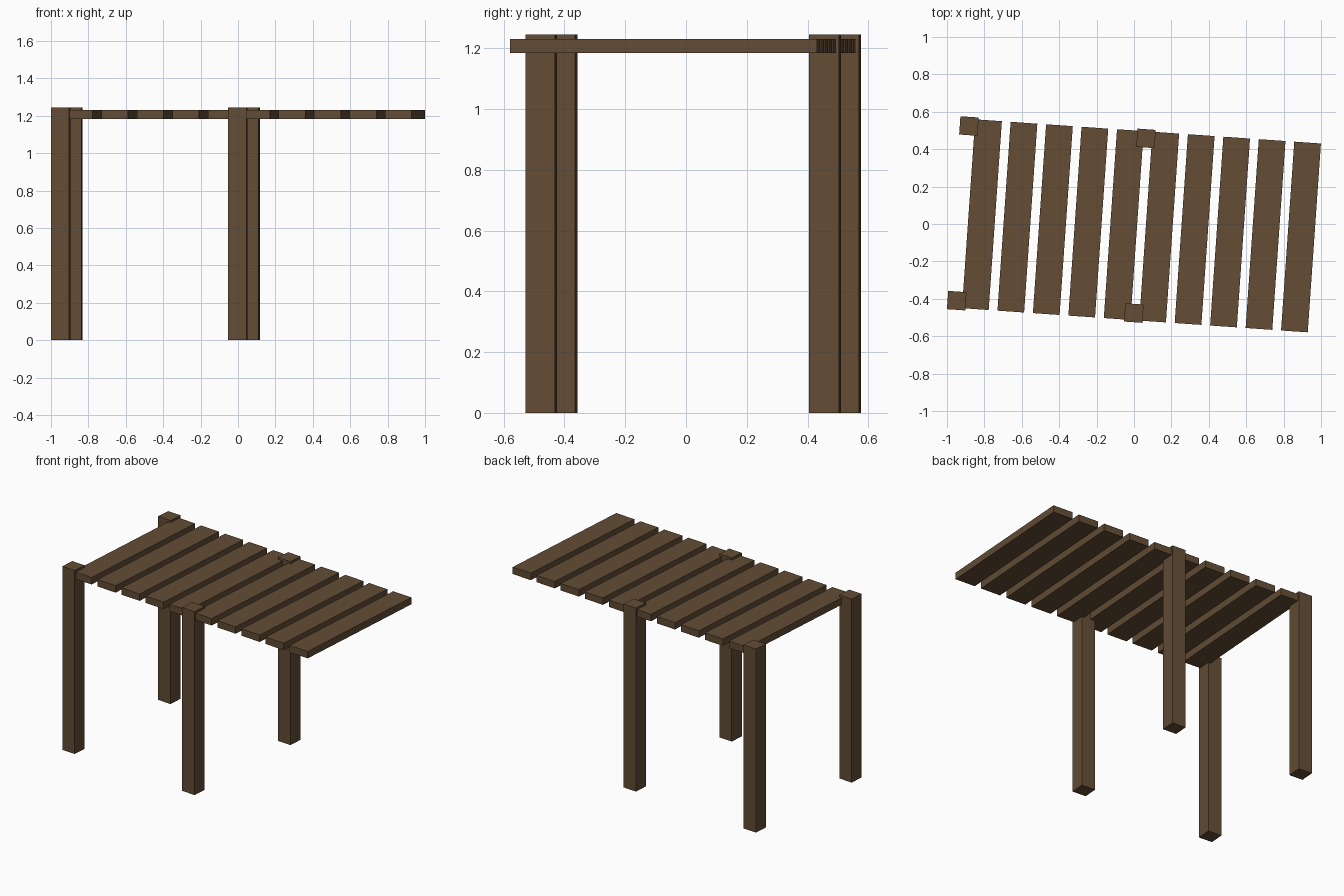
import bpy
import math
from mathutils import Matrix

if "Cube" in bpy.data.objects:
    bpy.data.objects.remove(bpy.data.objects["Cube"])

# one dark timber colour
wood = bpy.data.materials.new("dark brown wood")
wood.diffuse_color = (0.125, 0.073, 0.036, 1)
wood.use_nodes = True
wood.node_tree.nodes["Principled BSDF"].inputs["Base Color"].default_value = wood.diffuse_color

TURN = Matrix.Rotation(math.radians(-4), 4, 'Z')   # whole pergola is slightly turned
MID = -0.007                                       # centre line across the slats


def box(name, u0, u1, v0, v1, z0, z1):
    """Box given in the turned frame of the pergola."""
    bpy.ops.mesh.primitive_cube_add(size=1)
    ob = bpy.context.object
    ob.name = name
    centre = Matrix.Translation(((u0 + u1) / 2, (v0 + v1) / 2, (z0 + z1) / 2))
    ob.data.transform(TURN @ centre @ Matrix.Diagonal((u1 - u0, v1 - v0, z1 - z0, 1)))
    ob.data.materials.append(wood)


# four posts: two at the left end, two near the middle
H = 0.049
for side, u in (("left", -0.917), ("middle", 0.032)):
    for end, s in (("front", -1), ("back", 1)):
        v = MID + s * 0.468
        box(f"{end}_{side}_post", u - H, u + H, v - H, v + H, 0, 1.245)

# ten roof slats
for i in range(10):
    u = -0.886 + i * 0.19
    box(f"roof_slat_{i + 1}", u, u + 0.143, MID - 0.506, MID + 0.506, 1.1835, 1.2305)
